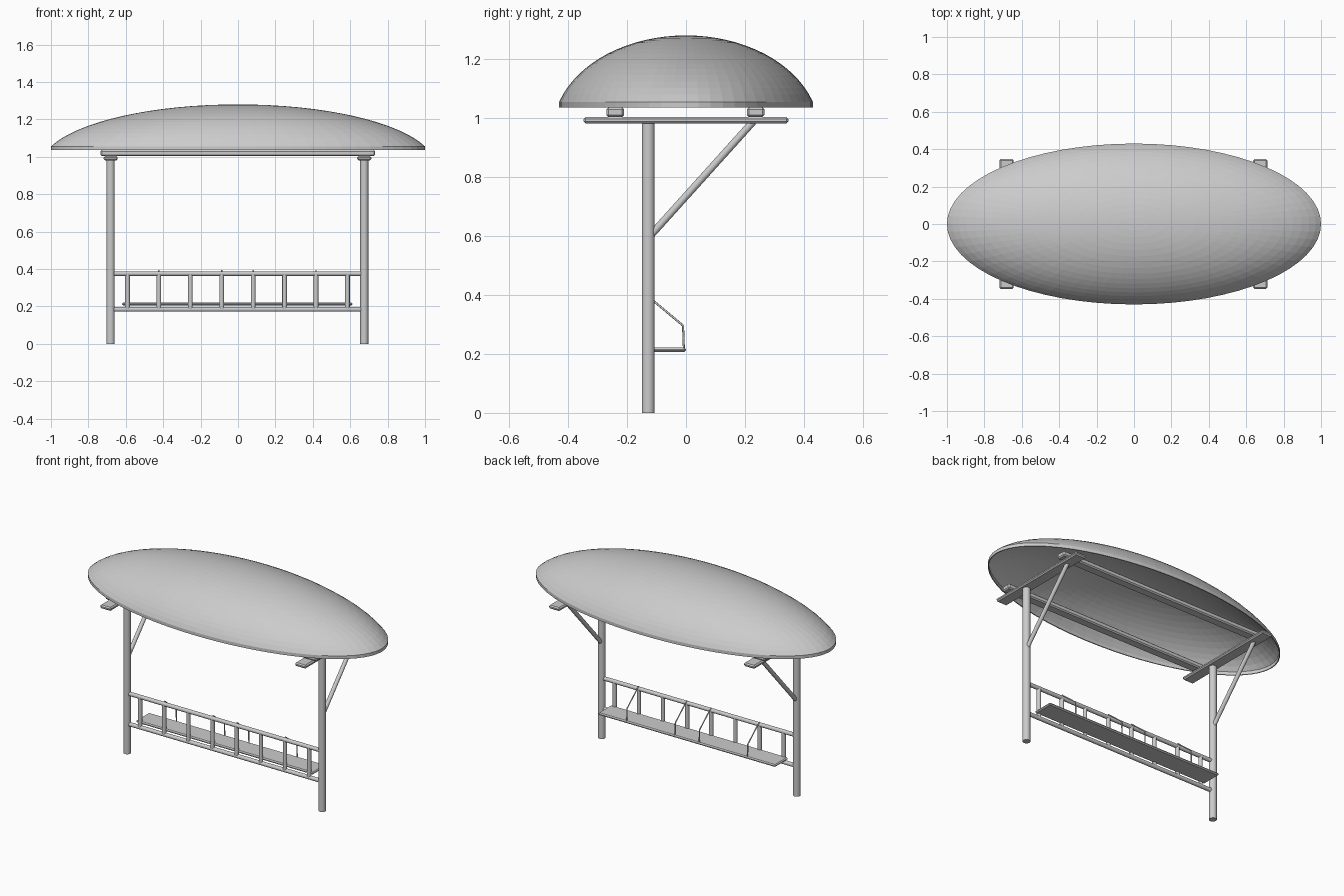
import bpy, bmesh, math
from mathutils import Vector

if "Cube" in bpy.data.objects:
    bpy.data.objects.remove(bpy.data.objects["Cube"])


def finish(name, bm):
    bmesh.ops.recalc_face_normals(bm, faces=bm.faces)
    me = bpy.data.meshes.new(name)
    bm.to_mesh(me)
    bm.free()
    ob = bpy.data.objects.new(name, me)
    bpy.context.collection.objects.link(ob)
    return ob


def rod(name, a, b, r, sides=16):
    a, b = Vector(a), Vector(b)
    bm = bmesh.new()
    bmesh.ops.create_cone(bm, cap_ends=True, segments=sides, radius1=r, radius2=r, depth=(b - a).length)
    ob = finish(name, bm)
    ob.location = (a + b) / 2
    ob.rotation_euler = (b - a).to_track_quat('Z', 'Y').to_euler()
    for p in ob.data.polygons:
        p.use_smooth = len(p.vertices) == 4
    for e in ob.data.edges:  # crisp end caps
        va, vb = (ob.data.vertices[i].co.z for i in e.vertices)
        e.use_edge_sharp = abs(va - vb) < 1e-5
    return ob


def box(name, lo, hi, bevel):
    lo, hi = Vector(lo), Vector(hi)
    bm = bmesh.new()
    bmesh.ops.create_cube(bm, size=1)
    for v in bm.verts:
        v.co = Vector([c * s for c, s in zip(v.co, hi - lo)])
    ob = finish(name, bm)
    ob.location = (lo + hi) / 2
    m = ob.modifiers.new("soft_edges", 'BEVEL')
    m.width, m.segments = bevel, 1
    return ob


# Hollow oval roof: outer dome with a short vertical rim, inner dome beneath
SEG, RINGS = 64, 16


def dome_profile(inset):
    t_max = math.radians(72)
    pts = []
    for i in range(1, RINGS + 1):
        t = t_max * i / RINGS
        h = (math.cos(t) - math.cos(t_max)) / (1 - math.cos(t_max))
        pts.append((math.sin(t) / math.sin(t_max), 1.055 + (0.225 - inset) * h))
    return pts + [(1.0, 1.035)]


bm = bmesh.new()
rims = []
for inset in (0.0, 0.006):
    prev = None
    apex = bm.verts.new((0, 0, 1.28 - inset))
    for r, z in dome_profile(inset):
        ring = [bm.verts.new(((1 - inset) * r * math.cos(a), (0.43 - inset) * r * math.sin(a), z))
                for a in (2 * math.pi * k / SEG for k in range(SEG))]
        for k in range(SEG):
            n = (k + 1) % SEG
            bm.faces.new((apex, ring[k], ring[n]) if prev is None else (prev[k], ring[k], ring[n], prev[n]))
        prev = ring
    rims.append(prev)
for k in range(SEG):
    n = (k + 1) % SEG
    bm.faces.new((rims[0][k], rims[1][k], rims[1][n], rims[0][n]))
finish("roof_shell", bm)

# Posts, cross beams and diagonal braces on each side
PX, PY, DX = 0.678, -0.128, -0.003
for side, s in (("left", -1), ("right", 1)):
    x = s * PX + DX
    rod(side + "_post", (x, PY, 0), (x, PY, 0.985), 0.022, 20)
    box(side + "_cross_beam", (x - 0.038, -0.347, 0.981), (x + 0.038, 0.347, 1.003), 0.007)
    rod(side + "_brace", (x, PY, 0.593), (x, 0.228, 0.988), 0.0125)

# Long roof bearers
for name, y in (("front_bearer", -0.24), ("back_bearer", 0.236)):
    box(name, (-0.735, y - 0.03, 1.003), (0.733, y + 0.03, 1.036), 0.007)

# Railing with balusters
for name, z in (("top_rail", 0.375), ("bottom_rail", 0.184)):
    rod(name, (-PX + DX, PY, z), (PX + DX, PY, z), 0.0125)
for i in range(8):
    x = (i - 3.5) * 0.168 + DX
    rod(f"baluster_{i}", (x, PY, 0.184), (x, PY, 0.375), 0.0125)

# Shelf behind the railing and its wire hangers
box("shelf", (-0.62, -0.13, 0.206), (0.612, 0.0, 0.221), 0.006)
for i, x in enumerate((-0.42, -0.084, 0.084, 0.42)):
    x += DX
    path = [(x, -0.125, 0.392), (x, -0.01, 0.296), (x, -0.007, 0.212)]
    rod(f"hanger_arm_{i}", path[0], path[1], 0.0035, 8)
    rod(f"hanger_drop_{i}", path[1], path[2], 0.0035, 8)
